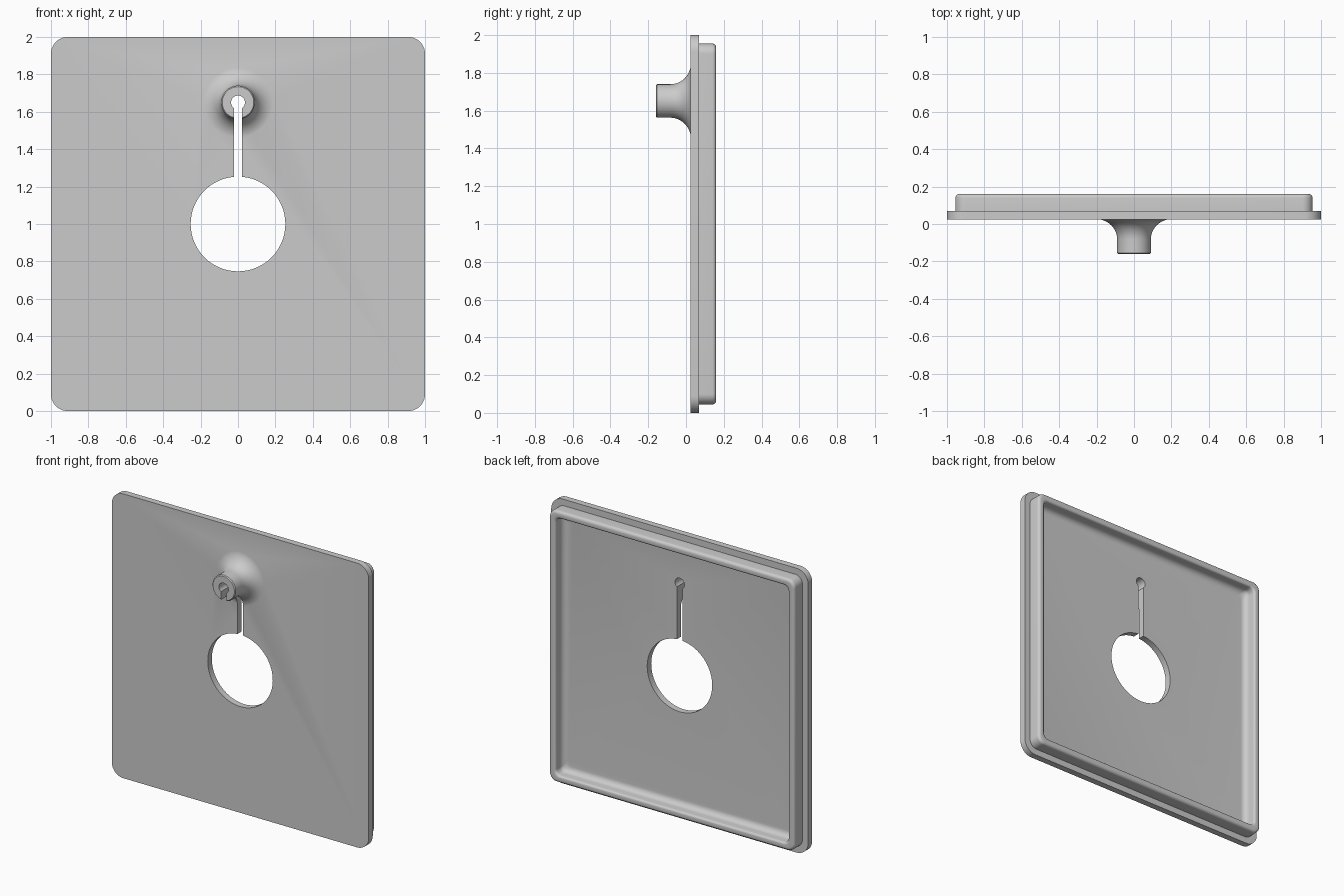
import bpy, bmesh
from math import pi, sin, cos, sqrt

if "Cube" in bpy.data.objects:
    bpy.data.objects.remove(bpy.data.objects["Cube"])

PEG_Z = 1.65


def loft(name, rings):
    """Closed solid skinned across equal-length rings of points, capped at both ends."""
    bm = bmesh.new()
    loops = [[bm.verts.new(p) for p in ring] for ring in rings]
    n = len(loops[0])
    for a, b in zip(loops, loops[1:]):
        for i in range(n):
            j = (i + 1) % n
            bm.faces.new((a[i], a[j], b[j], b[i]))
    bm.faces.new(loops[0])
    bm.faces.new(loops[-1])
    bmesh.ops.recalc_face_normals(bm, faces=bm.faces)
    mesh = bpy.data.meshes.new(name)
    bm.to_mesh(mesh)
    bm.free()
    obj = bpy.data.objects.new(name, mesh)
    bpy.context.collection.objects.link(obj)
    return obj


def rounded_square(half, radius, y, steps=10):
    pts = []
    for q, (sx, sz) in enumerate([(1, 1), (-1, 1), (-1, -1), (1, -1)]):
        for k in range(steps + 1):
            a = (q + k / steps) * pi / 2
            pts.append((sx * (half - radius) + radius * cos(a), y,
                        1 + sz * (half - radius) + radius * sin(a)))
    return pts


def circle(radius, y, z, n=64):
    return [(radius * cos(2 * pi * i / n), y, z + radius * sin(2 * pi * i / n))
            for i in range(n)]


def apply_boolean(target, other, operation):
    mod = target.modifiers.new(operation, 'BOOLEAN')
    mod.operation, mod.object, mod.solver = operation, other, 'EXACT'
    bpy.context.view_layer.objects.active = target
    bpy.ops.object.modifier_apply(modifier=mod.name)
    bpy.data.objects.remove(other, do_unlink=True)


# Plate and raised rim: (half size, corner radius, y) from front face to inner floor
section = [(1.0, 0.09, 0.025), (1.0, 0.09, 0.07), (0.955, 0.055, 0.07)]
for k in range(6):      # rounded outer lip
    a = k / 5 * pi / 2
    inset = 0.02 * (1 - cos(a))
    section.append((0.955 - inset, 0.055 - inset, 0.14 + 0.02 * sin(a)))
for k in range(6):      # rounded inner lip
    a = k / 5 * pi / 2
    inset = 0.015 * sin(a)
    section.append((0.92 - inset, 0.04, 0.145 + 0.015 * cos(a)))
for k in range(7):      # fillet down to the floor
    a = k / 6 * pi / 2
    section.append((0.905 - 0.04 * (1 - cos(a)), 0.035, 0.11 - 0.04 * sin(a)))
plate = loft("cover_plate", [rounded_square(*s) for s in section])

# Flared peg on the front
profile = [(0.084, -0.16), (0.09, -0.154)]
for k in range(13):
    a = k / 12 * pi / 2
    profile.append((0.20 - 0.11 * cos(a), -0.083 + 0.109 * sin(a)))
profile.append((0.20, 0.045))
peg = loft("peg", [circle(r, y, PEG_Z) for r, y in profile])
apply_boolean(plate, peg, 'UNION')

# Through openings: large hole, peg bore and connecting slot
apply_boolean(plate, loft("hole", [circle(0.253, y, 1.0, 96) for y in (-0.3, 0.3)]), 'DIFFERENCE')
apply_boolean(plate, loft("bore", [circle(0.037, y, PEG_Z, 32) for y in (-0.3, 0.3)]), 'DIFFERENCE')
w = 0.022
slot = [[(-w, y, 1.0), (w, y, 1.0), (w, y, PEG_Z), (-w, y, PEG_Z)] for y in (-0.3, 0.3)]
apply_boolean(plate, loft("slot", slot), 'DIFFERENCE')

bpy.ops.object.select_all(action='DESELECT')
plate.select_set(True)
bpy.context.view_layer.objects.active = plate
bpy.ops.object.shade_smooth_by_angle(angle=pi / 6)
